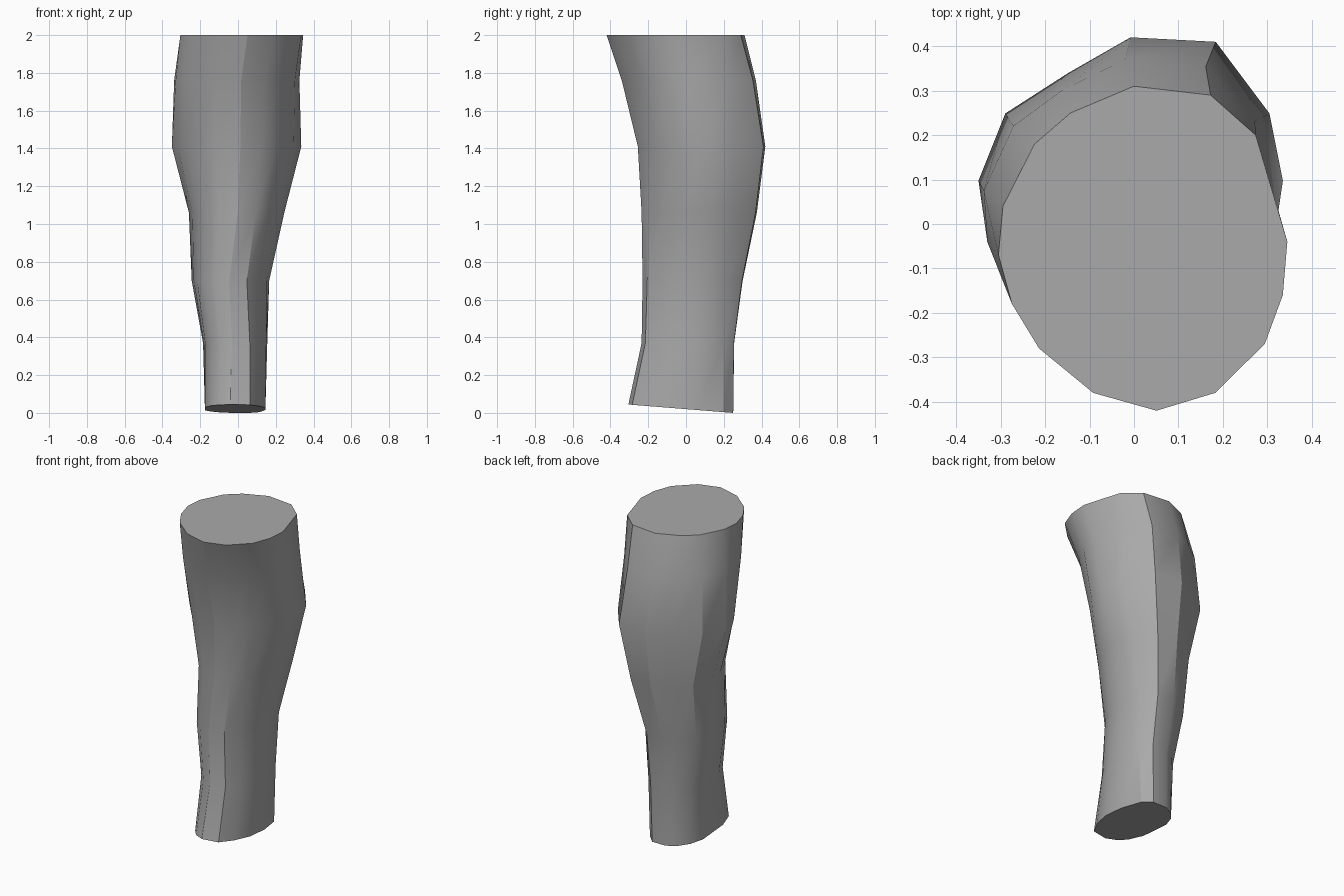
import bpy
import bmesh
from math import radians
from mathutils import Vector

default_cube = bpy.data.objects.get("Cube")
if default_cube:
    bpy.data.objects.remove(default_cube, do_unlink=True)


def make_material(name, colour):
    material = bpy.data.materials.new(name)
    material.use_nodes = True
    material.diffuse_color = colour
    material.node_tree.nodes["Principled BSDF"].inputs["Base Color"].default_value = colour
    return material


# Key cross-sections in hundredths, starting at the back and passing the right side
KNEE = [(0, 31), (-14, 25), (-22, 18), (-29, 4), (-30, -7),
        (-27, -18), (-21, -28), (-9, -38), (5, -42), (18, -38),
        (29, -27), (33, -16), (34, -4), (27, 20), (17, 29)]
CALF = [(-1, 42), (-15, 34), (-29, 25), (-35, 10), (-32, -2),
        (-27, -10), (-21, -17), (-12, -22), (1, -25), (12, -21),
        (20, -15), (29, -3), (33, 10), (30, 25), (18, 41)]
ANKLE = [(-3, 25), (-9, 22), (-14, 16), (-17, 8), (-17, -2),
         (-17, -12), (-14, -22), (-10, -27), (-4, -30), (6, -28),
         (11, -19), (14, -8), (14, 6), (11, 20), (6, 25)]

# Each ring: height, two sections, blend factor, then left-right and front-back limits
RINGS = [
    (0.0, ANKLE, CALF, 0.0, (-0.175, 0.145), (-0.305, 0.25)),
    (0.37, ANKLE, CALF, 0.15, (-0.185, 0.155), (-0.235, 0.255)),
    (0.7, ANKLE, CALF, 0.4, (-0.245, 0.165), (-0.23, 0.3)),
    (1.06, ANKLE, CALF, 0.7, (-0.26, 0.245), (-0.235, 0.375)),
    (1.41, CALF, KNEE, 0.0, (-0.35, 0.335), (-0.255, 0.42)),
    (1.76, CALF, KNEE, 0.55, (-0.338, 0.325), (-0.34, 0.37)),
    (2.0, CALF, KNEE, 1.0, (-0.305, 0.345), (-0.42, 0.31)),
]


def fit(values, limits):
    """Stretch a list of values so that it spans the given limits."""
    low, high = min(values), max(values)
    scale = (limits[1] - limits[0]) / (high - low)
    return [limits[0] + (value - low) * scale for value in values]


def section(first, second, blend, x_limits, y_limits):
    """Blend two cross-sections and fit the result to its limits."""
    points = [Vector(a).lerp(Vector(b), blend) for a, b in zip(first, second)]
    return list(zip(fit([p.x for p in points], x_limits),
                    fit([p.y for p in points], y_limits)))


# Loft the rings into one closed limb
bm = bmesh.new()
loops = []
for height, *shape in RINGS:
    loops.append([bm.verts.new((x, y, height)) for x, y in section(*shape)])

# The ankle cut slopes gently up towards the shin
for vert in loops[0]:
    vert.co.z = 0.02 - 0.08 * vert.co.y

count = len(KNEE)
for lower, upper in zip(loops, loops[1:]):
    for i in range(count):
        j = (i + 1) % count
        bm.faces.new((lower[i], lower[j], upper[j], upper[i]))
bm.faces.new(loops[0])
bm.faces.new(loops[-1])
bmesh.ops.recalc_face_normals(bm, faces=bm.faces)

mesh = bpy.data.meshes.new("lower_leg")
bm.to_mesh(mesh)
bm.free()
leg = bpy.data.objects.new("lower_leg", mesh)
bpy.context.collection.objects.link(leg)
mesh.materials.append(make_material("plain grey", (0.4, 0.4, 0.4, 1.0)))

# Smooth the limb while keeping the cut rims and strong ridges crisp
bpy.ops.object.select_all(action="DESELECT")
leg.select_set(True)
bpy.context.view_layer.objects.active = leg
bpy.ops.object.shade_smooth_by_angle(angle=radians(30))
